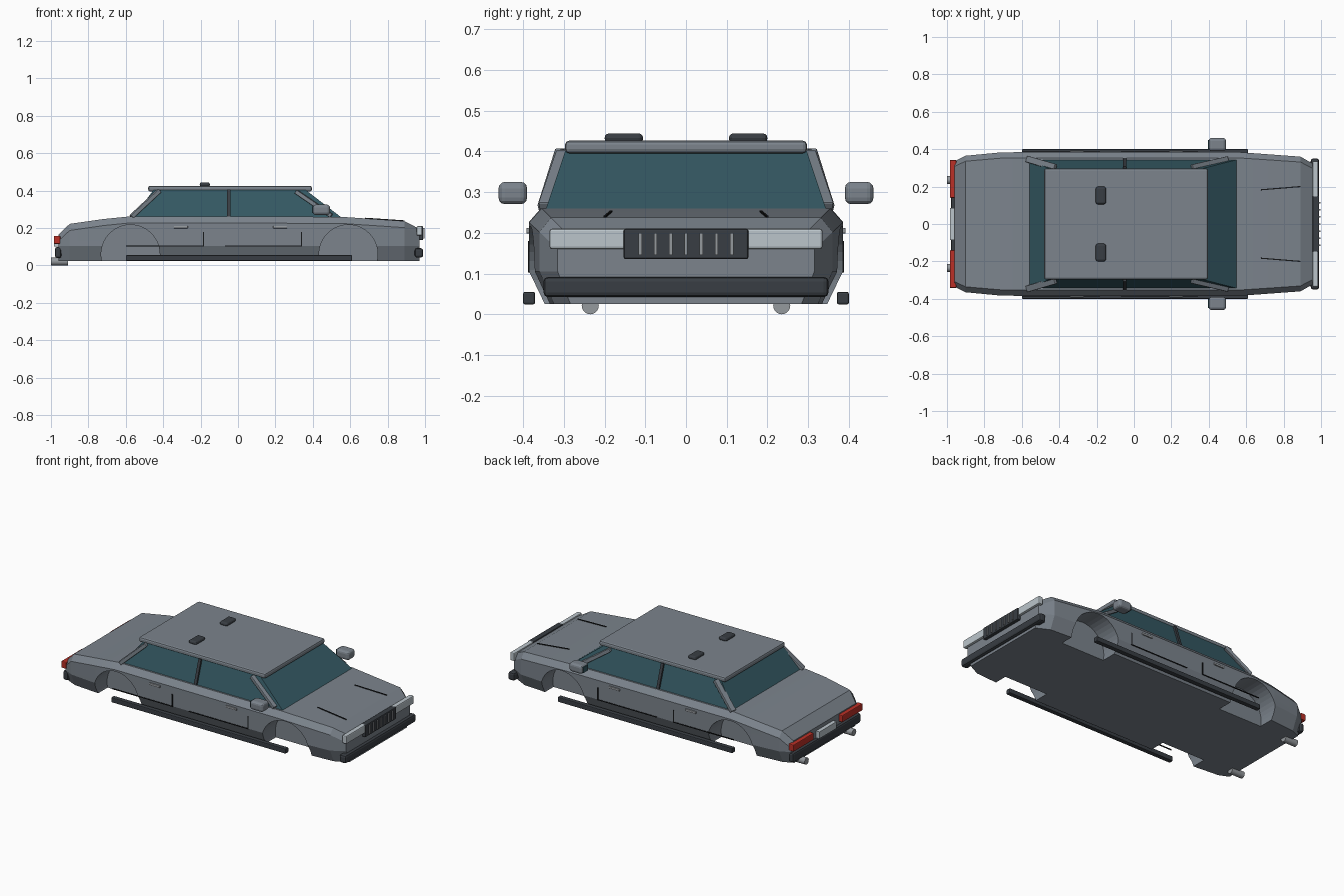
import bpy, bmesh, math
from mathutils import Vector

old = bpy.data.objects.get("Cube")
if old:
    bpy.data.objects.remove(old, do_unlink=True)


def material(name, rgb):
    m = bpy.data.materials.new(name)
    m.use_nodes = True
    m.diffuse_color = (*rgb, 1)
    m.node_tree.nodes["Principled BSDF"].inputs["Base Color"].default_value = (*rgb, 1)
    return m


PAINT = material("grey paint", (0.20, 0.23, 0.265))
TRIM = material("dark trim", (0.04, 0.047, 0.056))
GLASS = material("tinted glass", (0.035, 0.10, 0.125))
RED = material("red lens", (0.50, 0.03, 0.02))
LENS = material("clear lens", (0.50, 0.56, 0.60))
CHROME = material("chrome", (0.30, 0.32, 0.34))
BLACK = material("black line", (0.008, 0.009, 0.01))


def finish(name, bm, mat, bevel=0, segments=2):
    bmesh.ops.recalc_face_normals(bm, faces=bm.faces)
    mesh = bpy.data.meshes.new(name)
    bm.to_mesh(mesh)
    bm.free()
    ob = bpy.data.objects.new(name, mesh)
    bpy.context.collection.objects.link(ob)
    mesh.materials.append(mat)
    if bevel:
        b = ob.modifiers.new("bevel", 'BEVEL')
        b.width, b.segments = bevel, segments
        b.limit_method = 'ANGLE'
    return ob


def box(name, x, y, z, mat, bevel=0, segments=2):
    """Box from ranges along each axis."""
    bm = bmesh.new()
    bmesh.ops.create_cube(bm, size=1)
    for v in bm.verts:
        v.co = [r[0] if c < 0 else r[1] for r, c in zip((x, y, z), v.co)]
    return finish(name, bm, mat, bevel, segments)


def both(name, x, y, z, mat, bevel=0, segments=2):
    """The same box on both sides of the car."""
    box("left_" + name, x, y, z, mat, bevel, segments)
    box("right_" + name, x, (-y[1], -y[0]), z, mat, bevel, segments)


def bar(name, a, b, width, depth, mat, bevel=0):
    """Square bar between two points, plus its mirror image."""
    for prefix, s in (("left_", 1), ("right_", -1)):
        p, q = Vector((a[0], a[1] * s, a[2])), Vector((b[0], b[1] * s, b[2]))
        bm = bmesh.new()
        bmesh.ops.create_cube(bm, size=1)
        bmesh.ops.scale(bm, vec=(width, depth, (q - p).length), verts=bm.verts)
        ob = finish(prefix + name, bm, mat, bevel)
        ob.location = (p + q) / 2
        ob.rotation_euler = (q - p).to_track_quat('Z', 'Y').to_euler()


def cylinder(name, centre, radius, length, axis, mat, sides=32):
    bm = bmesh.new()
    bmesh.ops.create_cone(bm, cap_ends=True, segments=sides, radius1=radius,
                          radius2=radius, depth=length)
    ob = finish(name, bm, mat)
    ob.location = centre
    ob.rotation_euler = (math.pi / 2, 0, 0) if axis == 'Y' else (0, math.pi / 2, 0)
    return ob


def smooth(ob, angle=30):
    bpy.ops.object.select_all(action='DESELECT')
    bpy.context.view_layer.objects.active = ob
    ob.select_set(True)
    bpy.ops.object.shade_smooth_by_angle(angle=math.radians(angle))


# Lower body: cross-sections lofted from tail to nose (x, half width, deck height)
stations = [(-0.96, 0.335, 0.165), (-0.9, 0.365, 0.222), (-0.72, 0.382, 0.248),
            (-0.58, 0.385, 0.262), (0.55, 0.385, 0.26), (0.89, 0.36, 0.237),
            (0.97, 0.315, 0.195)]
bm = bmesh.new()
rings = []
for x, w, top in stations:
    half = [(0.9 * w, 0.025), (w, 0.105), (w, top - 0.035), (0.92 * w, top)]
    loop = half + [(-y, z) for y, z in reversed(half)]
    rings.append([bm.verts.new((x, y, z)) for y, z in loop])
for a, b in zip(rings, rings[1:]):
    for i in range(len(a)):
        j = (i + 1) % len(a)
        bm.faces.new((a[i], a[j], b[j], b[i]))
bm.faces.new(rings[0])
bm.faces.new(rings[-1])
body = finish("body", bm, PAINT)

# Wheel arches cut into the body
for x in (-0.575, 0.59):
    for y in (-0.35, 0.35):
        cutter = cylinder("arch_cutter", (x, y, 0.06), 0.157, 0.2, 'Y', PAINT, 40)
        cutter.hide_render = True
        cutter.hide_viewport = True
        cut = body.modifiers.new("arch", 'BOOLEAN')
        cut.operation, cut.object, cut.solver = 'DIFFERENCE', cutter, 'EXACT'
smooth(body, 15)

# Cabin glass, tapering to the roof
bm = bmesh.new()
bmesh.ops.create_cube(bm, size=1)
for v in bm.verts:
    high, front, side = v.co.z > 0, v.co.x > 0, math.copysign(1, v.co.y)
    v.co = ((0.36 if front else -0.45, 0.295 * side, 0.405) if high
            else (0.555 if front else -0.565, 0.345 * side, 0.255))
finish("cabin_glass", bm, GLASS)

# Roof and pillars
box("roof", (-0.48, 0.395), (-0.297, 0.297), (0.395, 0.426), PAINT, 0.01)
bar("front_pillar", (0.31, 0.303, 0.395), (0.5, 0.347, 0.265), 0.03, 0.022, PAINT, 0.004)
bar("rear_pillar", (-0.42, 0.303, 0.4), (-0.57, 0.347, 0.26), 0.035, 0.022, PAINT, 0.004)
bar("middle_pillar", (-0.05, 0.347, 0.26), (-0.05, 0.3, 0.405), 0.018, 0.014, TRIM)
both("roof_pod", (-0.205, -0.15), (0.105, 0.2), (0.42, 0.444), TRIM, 0.015, 3)

# Bumpers and side sills
box("front_bumper", (0.945, 0.99), (-0.35, 0.35), (0.042, 0.092), TRIM, 0.012)
box("rear_bumper", (-0.978, -0.945), (-0.335, 0.335), (0.04, 0.098), TRIM, 0.01)
both("side_sill", (-0.6, 0.61), (0.37, 0.4), (0.024, 0.055), TRIM, 0.005)

# Nose: lamps and slatted grille
both("headlamp", (0.955, 0.985), (0.14, 0.335), (0.16, 0.21), LENS, 0.006)
box("grille", (0.955, 0.99), (-0.153, 0.153), (0.135, 0.21), TRIM, 0.005)
for i in range(7):
    y = (i - 3) * 0.0375
    box("grille_slat", (0.985, 0.996), (y - 0.004, y + 0.004), (0.145, 0.2), CHROME)

# Tail: lamps, plate and exhausts
both("tail_lamp", (-0.985, -0.95), (0.14, 0.342), (0.115, 0.158), RED, 0.005)
box("rear_plate", (-0.984, -0.955), (-0.085, 0.085), (0.1, 0.142), LENS)
for y in (-0.235, 0.235):
    smooth(cylinder("exhaust", (-0.955, y, 0.021), 0.021, 0.09, 'X', CHROME, 20))

# Door mirrors with reflective backs
both("door_mirror", (0.4, 0.492), (0.39, 0.46), (0.27, 0.325), PAINT, 0.016, 3)
both("mirror_glass", (0.396, 0.403), (0.402, 0.448), (0.28, 0.315), GLASS)

# Door handles and shut lines
for x, edge in ((-0.305, -0.185), (0.225, 0.34)):
    start = -0.6 if x < 0 else -0.07
    both("door_handle", (x - 0.037, x + 0.037), (0.38, 0.392), (0.198, 0.212), CHROME, 0.003)
    both("door_lower_line", (start, edge), (0.382, 0.388), (0.102, 0.107), BLACK)
    both("door_edge_line", (edge - 0.003, edge + 0.003), (0.382, 0.388), (0.102, 0.18), BLACK)

# Bonnet creases
bar("bonnet_line", (0.68, 0.183, 0.252), (0.89, 0.2, 0.238), 0.006, 0.006, BLACK)
